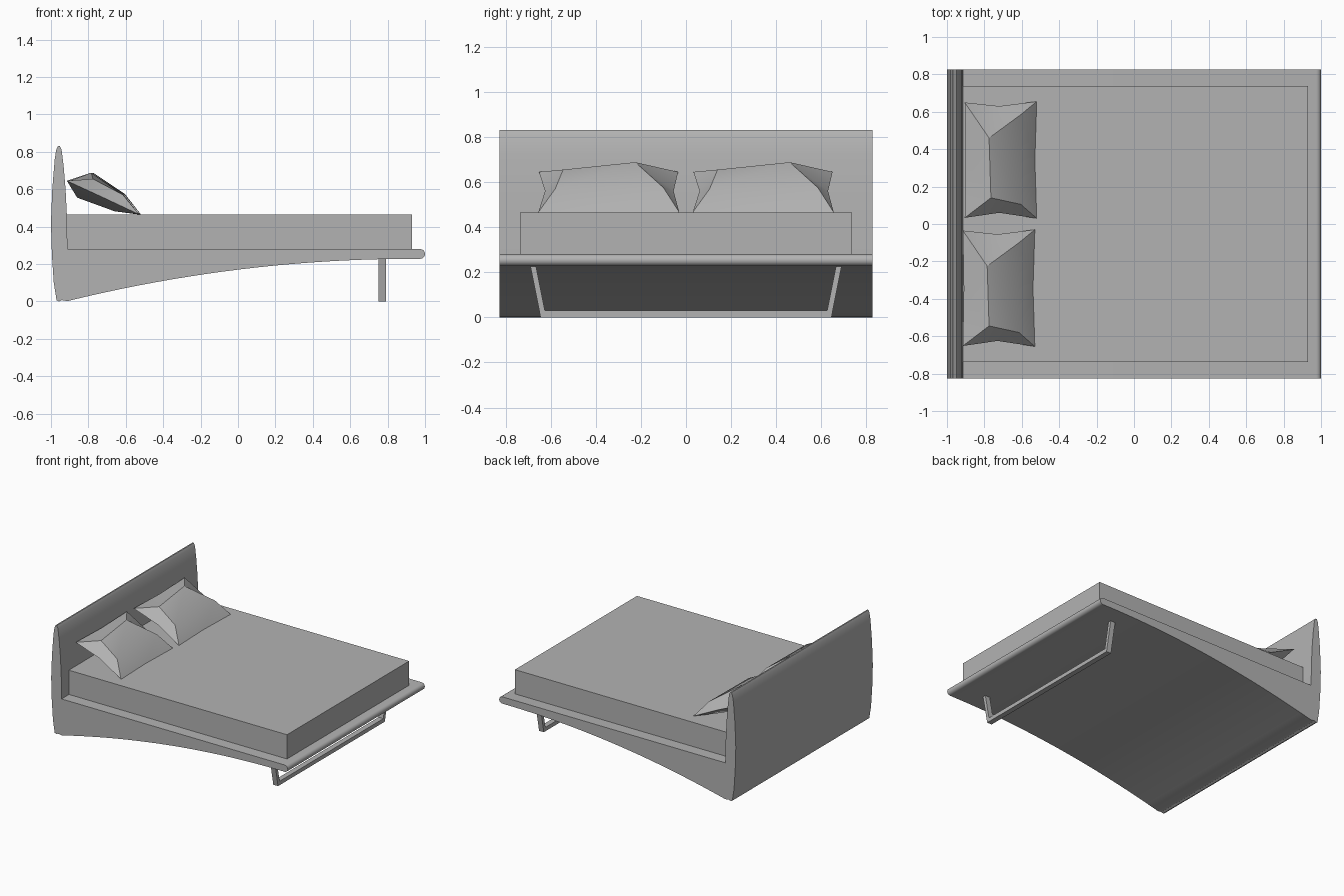
import bpy, bmesh, math
from mathutils import Vector

default = bpy.data.objects.get("Cube")
if default:
    bpy.data.objects.remove(default, do_unlink=True)

# One plain grey for the whole bed
grey = bpy.data.materials.new("plain_grey")
GREY = (0.45, 0.45, 0.45, 1)
grey.diffuse_color = GREY
grey.use_nodes = True
grey.node_tree.nodes["Principled BSDF"].inputs["Base Color"].default_value = GREY


def finish(name, bm, angle=None):
    """Turn a bmesh into a named grey object, smooth below the given angle."""
    bmesh.ops.recalc_face_normals(bm, faces=bm.faces)
    mesh = bpy.data.meshes.new(name)
    bm.to_mesh(mesh)
    bm.free()
    mesh.materials.append(grey)
    obj = bpy.data.objects.new(name, mesh)
    bpy.context.collection.objects.link(obj)
    if angle:
        bpy.ops.object.select_all(action='DESELECT')
        obj.select_set(True)
        bpy.context.view_layer.objects.active = obj
        bpy.ops.object.shade_smooth_by_angle(angle=math.radians(angle))
    return obj


def extrude(name, points, step, angle=None):
    """Extrude a closed profile of 3D points along the vector step."""
    bm = bmesh.new()
    face = bm.faces.new([bm.verts.new(p) for p in points])
    moved = bmesh.ops.extrude_face_region(bm, geom=[face], use_keep_orig=True)["geom"]
    verts = [v for v in moved if isinstance(v, bmesh.types.BMVert)]
    bmesh.ops.translate(bm, verts=verts, vec=step)
    return finish(name, bm, angle)


# Headboard and curved platform share one side profile
HALF = 0.827
headboard = [(-0.925, 0.004), (-0.942, 0.007), (-0.957, 0), (-0.97, 0.006),
             (-0.985, 0.1), (-0.995, 0.25), (-1, 0.42), (-0.993, 0.6),
             (-0.98, 0.76), (-0.972, 0.81), (-0.963, 0.83), (-0.953, 0.83),
             (-0.943, 0.81), (-0.932, 0.72), (-0.922, 0.6), (-0.915, 0.46),
             (-0.912, 0.28)]
nose = [(0.974 + 0.026 * math.sin(t), 0.254 + 0.026 * math.cos(t))
        for t in (math.pi * i / 8 for i in range(9))]
underside = [(x, 0.228 - 0.0662 * (x - 0.936) ** 2)
             for x in (0.92 - 1.83 * i / 20 for i in range(21))]
profile = headboard + nose + underside
extrude("bed_frame", [(x, -HALF, z) for x, z in profile], (0, 2 * HALF, 0), 30)

# Mattress
box = [(-0.914, 0.28), (0.93, 0.28), (0.93, 0.465), (-0.914, 0.465)]
extrude("mattress", [(x, -0.737, z) for x, z in box], (0, 1.474, 0))

# Foot support: flat bar bent into a U with splayed uprights
half_u = [(0.645, 0), (0.69, 0.226), (0.665, 0.226), (0.626, 0.03)]
outline = half_u + [(-y, z) for y, z in reversed(half_u)]
extrude("foot_support", [(0.75, y, z) for y, z in outline], (0.04, 0, 0))


# Pillows: pinched seam outline with a folded top and a bulging underside
seam = [(-0.905, 0.65, 0.645), (-0.9, 0.34, 0.64), (-0.905, 0.033, 0.645),
        (-0.72, 0.06, 0.56), (-0.52, 0.03, 0.466), (-0.53, 0.34, 0.466),
        (-0.52, 0.655, 0.466), (-0.72, 0.63, 0.56)]
top = [(-0.775, 0.46, 0.688), (-0.765, 0.14, 0.655),
       (-0.605, 0.105, 0.57), (-0.605, 0.585, 0.575)]
under = [(-0.85, 0.52, 0.555), (-0.85, 0.17, 0.555),
         (-0.65, 0.13, 0.482), (-0.65, 0.55, 0.482)]


def pillow(name, offset):
    bm = bmesh.new()
    s = [bm.verts.new(Vector(p) + offset) for p in seam]
    for side in (top, under):
        c = [bm.verts.new(Vector(p) + offset) for p in side]
        for i in range(4):
            corner, mid, following = s[2 * i], s[2 * i + 1], s[(2 * i + 2) % 8]
            after = c[(i + 1) % 4]
            bm.faces.new((corner, mid, c[i]))
            bm.faces.new((mid, after, c[i]))
            bm.faces.new((mid, following, after))
        bm.faces.new((c[0], c[1], c[2]))
        bm.faces.new((c[0], c[2], c[3]))
    finish(name, bm, 30)


pillow("left_pillow", Vector((0, 0, 0)))
pillow("right_pillow", Vector((-0.01, -0.685, 0)))
